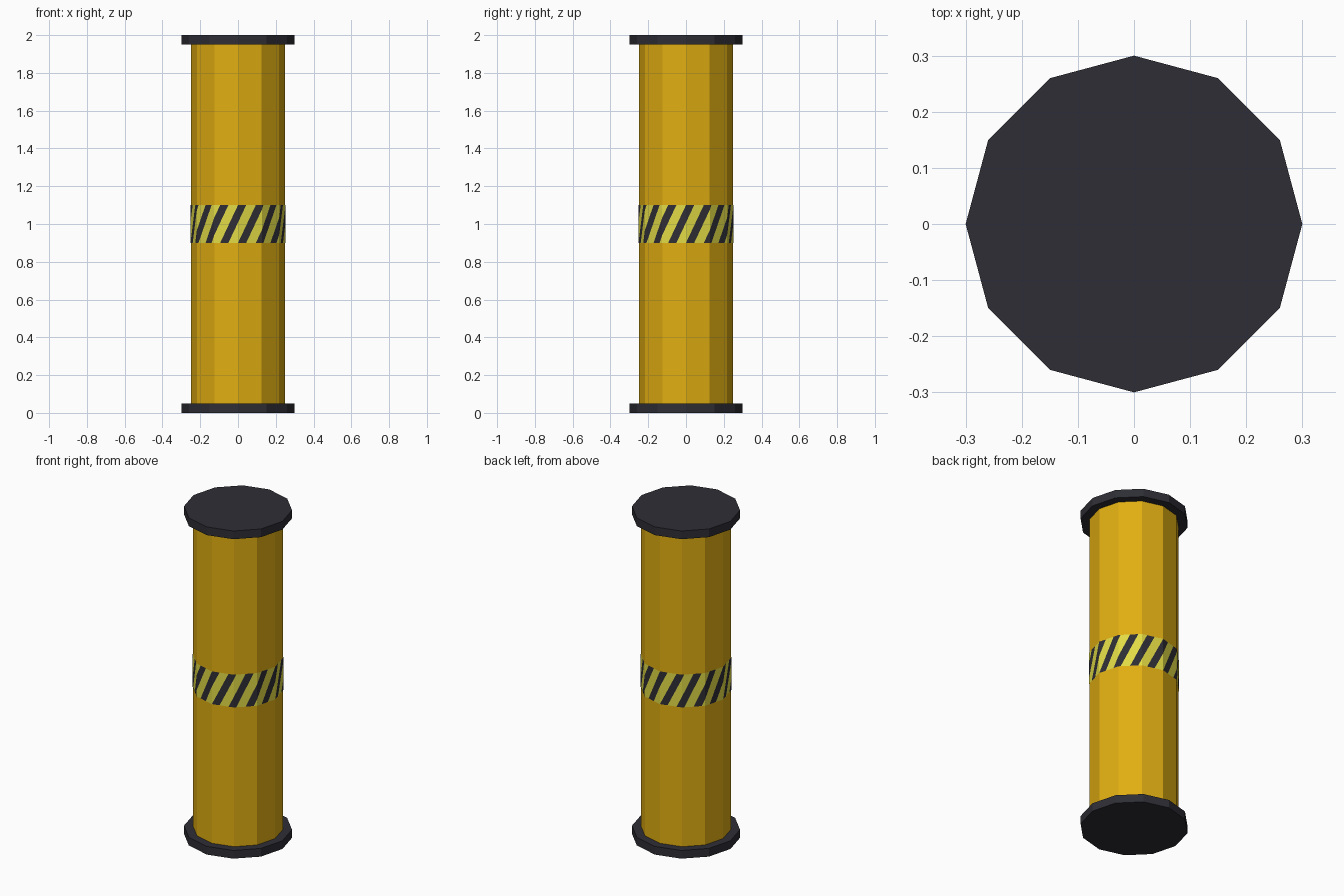
import bpy, bmesh, math

if "Cube" in bpy.data.objects:
    bpy.data.objects.remove(bpy.data.objects["Cube"])

SIDES = 12


def material(name, rgb):
    m = bpy.data.materials.new(name)
    m.diffuse_color = (*rgb, 1)
    m.use_nodes = True
    m.node_tree.nodes["Principled BSDF"].inputs["Base Color"].default_value = m.diffuse_color
    return m


AMBER = material("amber", (0.75, 0.425, 0.006))
DARK = material("charcoal", (0.027, 0.027, 0.036))
LEMON = material("lemon yellow", (0.75, 0.7, 0.06))


def add(name, bm, mats):
    me = bpy.data.meshes.new(name)
    bm.to_mesh(me)
    bm.free()
    for m in mats:
        me.materials.append(m)
    ob = bpy.data.objects.new(name, me)
    bpy.context.collection.objects.link(ob)


def corner(k, r):
    a = 2 * math.pi * k / SIDES
    return r * math.cos(a), r * math.sin(a)


def prism(name, r, z0, z1, mat):
    bm = bmesh.new()
    bottom = bm.faces.new([bm.verts.new((*corner(k, r), z0)) for k in range(SIDES)])
    ext = bmesh.ops.extrude_face_region(bm, geom=[bottom], use_keep_orig=True)
    for v in ext["geom"]:
        if isinstance(v, bmesh.types.BMVert):
            v.co.z = z1
    bmesh.ops.recalc_face_normals(bm, faces=bm.faces)
    add(name, bm, [mat])


# Column and end caps
prism("column", 0.25, 0.05, 1.95, AMBER)
prism("bottom_cap", 0.30, 0, 0.05, DARK)
prism("top_cap", 0.30, 1.95, 2.0, DARK)

# Hazard band: cut a flat strip (x counts column sides), then wrap it round
STRIPES, Z0, Z1, R, DUTY = 16, 0.9, 1.1, 0.2515, 0.46
period = SIDES / STRIPES
slant = period / (Z1 - Z0)          # each stripe leans one period over the height
bm = bmesh.new()
bm.faces.new([bm.verts.new(c) for c in
              ((0, 0, Z0), (SIDES, 0, Z0), (SIDES, 0, Z1), (0, 0, Z1))])


def cut(x, normal):
    bmesh.ops.bisect_plane(bm, geom=bm.verts[:] + bm.edges[:] + bm.faces[:],
                           plane_co=(x, 0, Z0), plane_no=normal, dist=1e-6)


for k in range(1, SIDES):
    cut(k, (1, 0, 0))
for k in range(-1, STRIPES + 1):
    for offset in (0, DUTY):
        cut((k + offset) * period, (1, 0, -slant))
for f in bm.faces:
    c = f.calc_center_median()
    phase = ((c.x - slant * (c.z - Z0)) / period) % 1
    f.material_index = 1 if phase < DUTY else 0
for v in bm.verts:
    k = min(math.floor(v.co.x + 1e-5), SIDES - 1)
    t = v.co.x - k
    (ax, ay), (bx, by) = corner(k, R), corner(k + 1, R)
    v.co.x, v.co.y = ax + (bx - ax) * t, ay + (by - ay) * t
bmesh.ops.remove_doubles(bm, verts=bm.verts, dist=1e-5)
for f in bm.faces:
    f.normal_update()
    c = f.calc_center_median()
    if f.normal.x * c.x + f.normal.y * c.y < 0:
        f.normal_flip()
add("hazard_band", bm, [LEMON, DARK])
